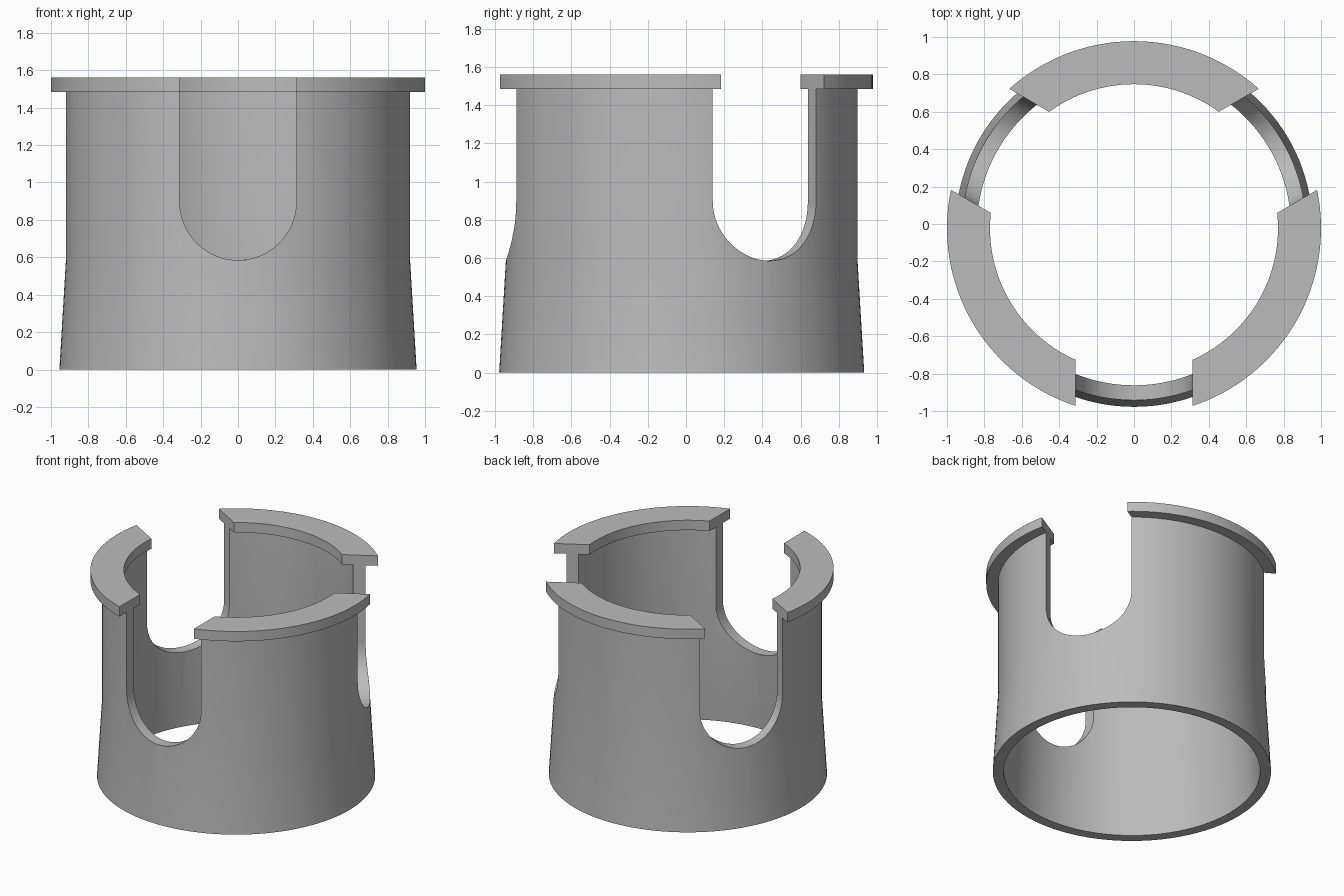
import bpy, bmesh, math

if "Cube" in bpy.data.objects:
    bpy.data.objects.remove(bpy.data.objects["Cube"])

SEG = 128
CY = -0.0225          # axis offset so the cut ring is centred in y

grey = bpy.data.materials.new("light grey")
grey.diffuse_color = (0.5, 0.5, 0.5, 1)
grey.use_nodes = True
grey.node_tree.nodes["Principled BSDF"].inputs["Base Color"].default_value = grey.diffuse_color


def make_object(name, bm):
    bmesh.ops.recalc_face_normals(bm, faces=bm.faces)
    me = bpy.data.meshes.new(name)
    bm.to_mesh(me)
    bm.free()
    me.materials.append(grey)
    ob = bpy.data.objects.new(name, me)
    ob.location.y = CY
    bpy.context.collection.objects.link(ob)
    return ob


# Sleeve: flared lower skirt, straight wall and a top flange, as (radius, z)
profile = [(0.955, 0), (0.92, 0.585), (0.92, 1.485), (1.0, 1.485), (1.0, 1.56),
           (0.77, 1.56), (0.77, 1.485), (0.84, 1.485), (0.84, 0.585), (0.88, 0)]
bm = bmesh.new()
rings = []
for i in range(SEG):
    a = 2 * math.pi * i / SEG
    rings.append([bm.verts.new((r * math.cos(a), r * math.sin(a), z)) for r, z in profile])
n = len(profile)
for i in range(SEG):
    p, q = rings[i], rings[(i + 1) % SEG]
    for j in range(n):
        k = (j + 1) % n
        bm.faces.new((p[j], q[j], q[k], p[k]))
sleeve = make_object("slotted_sleeve", bm)

# Cutter: three round-bottomed slots, 120 degrees apart
W, ZC, STEPS = 0.312, 0.897, 32
outline = [(W, 1.8), (-W, 1.8)]
outline += [(-W * math.cos(math.pi * i / STEPS), ZC - W * math.sin(math.pi * i / STEPS))
            for i in range(STEPS + 1)]
bm = bmesh.new()
for deg in (-90, 30, 150):
    a = math.radians(deg)
    c, s = math.cos(a), math.sin(a)
    ends = [[bm.verts.new((r * c - u * s, r * s + u * c, z)) for u, z in outline]
            for r in (0.45, 1.3)]
    bm.faces.new(ends[0])
    bm.faces.new(ends[1][::-1])
    m = len(outline)
    for j in range(m):
        k = (j + 1) % m
        bm.faces.new((ends[0][j], ends[1][j], ends[1][k], ends[0][k]))
cutter = make_object("slot_cutter", bm)
cutter.hide_render = True

# Cut the slots, then drop the cutter
mod = sleeve.modifiers.new("slots", 'BOOLEAN')
mod.operation = 'DIFFERENCE'
mod.solver = 'EXACT'
mod.object = cutter
bpy.context.view_layer.objects.active = sleeve
sleeve.select_set(True)
cutter.select_set(False)
bpy.ops.object.modifier_apply(modifier=mod.name)
bpy.data.objects.remove(cutter)
bpy.ops.object.shade_smooth_by_angle(angle=math.radians(30))
